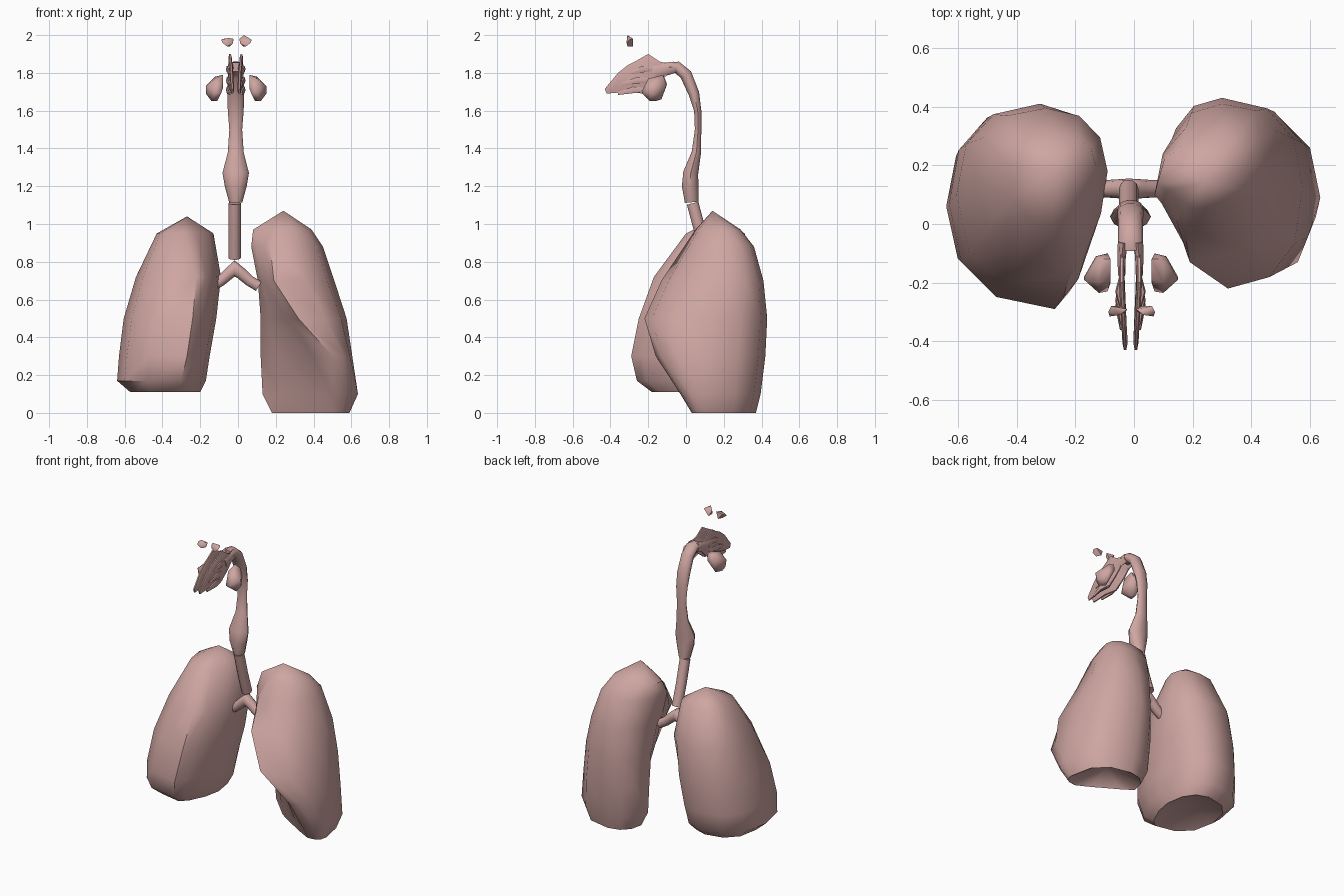
import bpy, bmesh, math
from mathutils import Vector

if "Cube" in bpy.data.objects:
    bpy.data.objects.remove(bpy.data.objects["Cube"])

mat = bpy.data.materials.new("tissue")
mat.diffuse_color = (0.62, 0.38, 0.36, 1)
mat.use_nodes = True
mat.node_tree.nodes["Principled BSDF"].inputs["Base Color"].default_value = mat.diffuse_color


def finish(name, bm, angle=50):
    bmesh.ops.recalc_face_normals(bm, faces=bm.faces)
    me = bpy.data.meshes.new(name)
    bm.to_mesh(me)
    bm.free()
    me.materials.append(mat)
    ob = bpy.data.objects.new(name, me)
    bpy.context.collection.objects.link(ob)
    bpy.ops.object.select_all(action='DESELECT')
    ob.select_set(True)
    bpy.context.view_layer.objects.active = ob
    bpy.ops.object.shade_smooth_by_angle(angle=math.radians(angle))
    return ob


def loft(name, rings, start=None, end=None):
    """Skin rings of points; ends close to a point or with a flat cap."""
    bm = bmesh.new()
    vs = [[bm.verts.new(p) for p in r] for r in rings]
    n = len(vs[0])
    for a, b in zip(vs, vs[1:]):
        for i in range(n):
            j = (i + 1) % n
            bm.faces.new((a[i], a[j], b[j], b[i]))
    for ring, tip in ((vs[0], start), (vs[-1], end)):
        if tip is None:
            bm.faces.new(ring)
        else:
            t = bm.verts.new(tip)
            for i in range(n):
                bm.faces.new((ring[i], ring[(i + 1) % n], t))
    return finish(name, bm)


def tube(name, path, n=10):
    """Elliptical tube; path rows are (x, y, z, side radius, depth radius)."""
    pts = [Vector(p[:3]) for p in path]
    rings = []
    for i, p in enumerate(path):
        t = (pts[min(i + 1, len(pts) - 1)] - pts[max(i - 1, 0)]).normalized()
        ref = Vector((1, 0, 0)) if abs(t.x) < 0.6 else Vector((0, 1, 0))
        u = (ref - t * ref.dot(t)).normalized()
        v = t.cross(u)
        rings.append([pts[i] + u * p[3] * math.cos(a) + v * p[4] * math.sin(a)
                      for a in (2 * math.pi * k / n for k in range(n))])
    return loft(name, rings)


def hull(name, pts):
    bm = bmesh.new()
    for p in pts:
        bm.verts.new(p)
    bmesh.ops.convex_hull(bm, input=bm.verts)
    return finish(name, bm, 60)


def section(row, notch, steps=3):
    """Ring through inner, front, outer, back points; 'notch' flattens inner-front."""
    z, ix, iy, fx, fy, ox, oy, bx, by = row
    ring = []
    quads = (((ix, iy), (fx, fy), notch), ((ox, oy), (fx, fy), 0.85),
             ((ox, oy), (bx, by), 0.85), ((ix, iy), (bx, by), 0.9))
    for q, (side, pole, k) in enumerate(quads):
        for s in range(steps):
            t = s / steps * math.pi / 2
            if q % 2:
                t = math.pi / 2 - t
            c, d = max(math.cos(t), 0) ** k, max(math.sin(t), 0) ** k
            ring.append((pole[0] + (side[0] - pole[0]) * c,
                         side[1] + (pole[1] - side[1]) * d, z))
    return ring


# lungs: height, then inner, front, outer and back points (x, y)
left_rows = [
    (0.97, .08, .14, .21, .05, .39, .20, .27, .29),
    (0.88, .07, .10, .17, -.01, .45, .20, .30, .36),
    (0.70, .105, .15, .19, -.13, .51, .20, .30, .41),
    (0.50, .12, .20, .32, -.22, .575, .12, .30, .43),
    (0.30, .12, .22, .50, -.16, .605, .10, .32, .42),
    (0.10, .13, .22, .50, -.03, .635, .09, .33, .395),
    (0.00, .18, .22, .50, .03, .59, .10, .33, .37)]
loft("left_lung", [section(r, 1.9) for r in left_rows],
     (.24, .14, 1.07), (.38, .2, .1))

right_rows = [
    (0.95, -.13, .20, -.28, .0, -.43, .20, -.27, .31),
    (0.72, -.09, .18, -.22, -.17, -.54, .17, -.30, .395),
    (0.50, -.115, .12, -.24, -.25, -.605, .10, -.32, .41),
    (0.30, -.15, .05, -.27, -.29, -.63, .07, -.34, .40),
    (0.17, -.17, .05, -.30, -.26, -.64, .06, -.35, .37),
    (0.11, -.20, .08, -.32, -.18, -.57, .07, -.35, .30)]
loft("right_lung", [section(r, 1.3) for r in right_rows],
     (-.27, .18, 1.04), (-.38, .07, .19))

# windpipe and its fork
tube("trachea", [(-.018, .035, 1.11, .033, .033), (-.018, .075, .96, .033, .033),
                 (-.018, .12, .82, .033, .033)])
tube("bronchi", [(-.14, .12, .67, .03, .03), (-.09, .12, .70, .03, .03),
                 (-.045, .12, .74, .033, .033), (-.018, .12, .765, .035, .045),
                 (.015, .12, .74, .033, .033), (.06, .12, .70, .03, .03),
                 (.11, .12, .67, .03, .03)])

# larynx and throat, arching forward at the top
throat = [(.03, 1.115, .035, .038), (.022, 1.2, .058, .046), (.025, 1.27, .07, .042),
          (.055, 1.38, .042, .026), (.064, 1.5, .034, .018), (.062, 1.6, .042, .02),
          (.042, 1.69, .045, .03), (.0, 1.79, .042, .034), (-.05, 1.832, .042, .032),
          (-.09, 1.83, .045, .025)]
tube("throat", [(-.012, *p) for p in throat])

# nasal passages: thin side plates with scrolled ridges
outline = [(-.1, 1.85), (-.14, 1.86), (-.2, 1.9), (-.27, 1.86), (-.31, 1.84),
           (-.36, 1.8), (-.43, 1.715), (-.42, 1.69), (-.31, 1.70), (-.22, 1.69),
           (-.15, 1.74), (-.1, 1.79)]
for side, name in ((-1, "right"), (1, "left")):
    cx = -.012 + side * .03
    tube(name + "_nasal_duct", [(cx - side * .005, -.06, 1.83, .018, .03),
                                (cx, -.11, 1.82, .014, .035),
                                (cx, -.17, 1.80, .013, .05)], 8)
    mid = Vector((cx, -.26, 1.78))
    rings = []
    for off, s in ((-.009, .85), (-.004, 1), (.004, 1), (.009, .85)):
        rings.append([(cx + off - side * max(0, -.2 - y) * .05,
                       mid.y + (y - mid.y) * s, mid.z + (z - mid.z) * s)
                      for y, z in outline])
    loft(name + "_nasal_passage", rings)
    for i, (z, y0, y1) in enumerate(((1.82, -.29, -.17), (1.76, -.34, -.18),
                                     (1.71, -.36, -.2))):
        tube(f"{name}_nasal_ridge_{i}",
             [(cx, y0, z - .02, .006, .008),
              (cx + side * .012, (y0 + y1) / 2, z, .01, .02),
              (cx, y1, z, .006, .012)], 6)

# cheek sinuses
    hull(name + "_cheek_sinus", [(-.01 + side * x, y, z) for x, y, z in (
        (.07, -.12, 1.79), (.11, -.12, 1.78), (.07, -.19, 1.77), (.11, -.2, 1.77),
        (.16, -.19, 1.73), (.16, -.18, 1.69), (.12, -.13, 1.66), (.13, -.19, 1.65),
        (.07, -.2, 1.72), (.08, -.23, 1.69), (.11, -.235, 1.70), (.08, -.1, 1.74),
        (.10, -.16, 1.65), (.12, -.11, 1.72))])

# brow sinuses
    hull(name + "_brow_sinus", [(-.008 + side * x, y, z) for x, y, z in (
        (.015, -.29, 1.98), (.04, -.31, 2.0 if side > 0 else 1.985),
        (.08, -.3, 1.975), (.075, -.315, 1.96), (.035, -.28, 1.94),
        (.05, -.31, 1.94), (.02, -.3, 1.955), (.07, -.28, 1.98))])
